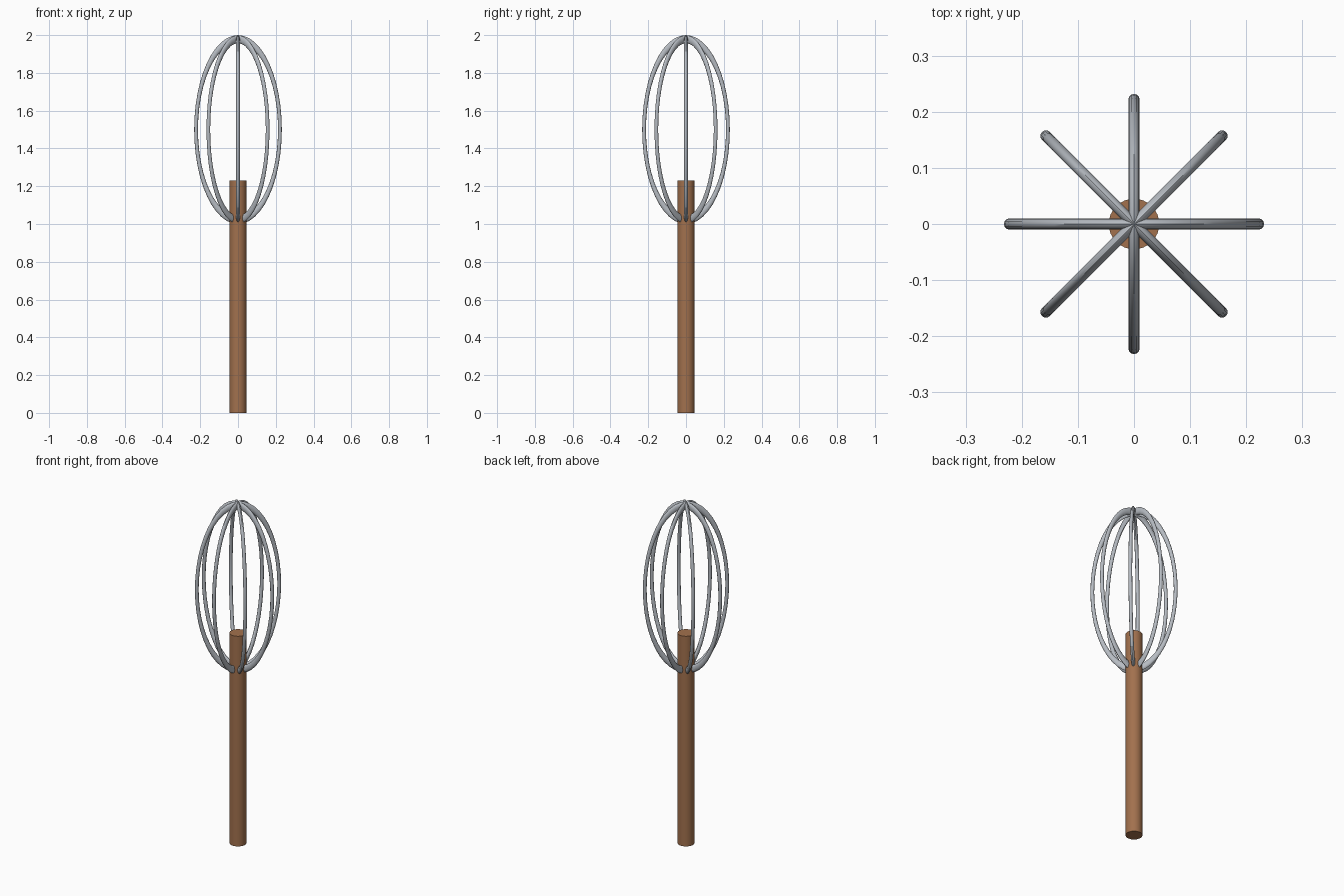
import bpy, math

if "Cube" in bpy.data.objects:
    bpy.data.objects.remove(bpy.data.objects["Cube"])

def material(name, rgb):
    m = bpy.data.materials.new(name)
    m.diffuse_color = (*rgb, 1)
    m.use_nodes = True
    m.node_tree.nodes["Principled BSDF"].inputs["Base Color"].default_value = m.diffuse_color
    return m

wood = material("brown wood", (0.36, 0.165, 0.075))
steel = material("steel grey", (0.47, 0.50, 0.54))

def finish(name, mat):
    ob = bpy.context.object
    ob.name = name
    ob.data.materials.append(mat)
    bpy.ops.object.transform_apply(location=False, rotation=True, scale=True)
    bpy.ops.object.shade_smooth_by_angle(angle=math.radians(40))

# Handle: plain round rod reaching up into the wire cage
HANDLE_TOP = 1.23
bpy.ops.mesh.primitive_cylinder_add(vertices=32, radius=0.045, depth=HANDLE_TOP,
                                    location=(0, 0, HANDLE_TOP / 2))
finish("handle", wood)

# Wire loops: upright rings stretched in height, fanned around the handle axis
MAJOR, MINOR = 0.222, 0.01
stretch = 0.5 / (MAJOR + MINOR)
for i in range(4):
    bpy.ops.mesh.primitive_torus_add(major_radius=MAJOR, minor_radius=MINOR,
                                     major_segments=48, minor_segments=12,
                                     location=(0, 0, 1.5),
                                     rotation=(math.pi / 2, 0, i * math.pi / 4))
    bpy.context.object.scale = (1, stretch, 1)  # local y is world z
    finish(f"wire_loop_{i + 1}", steel)
